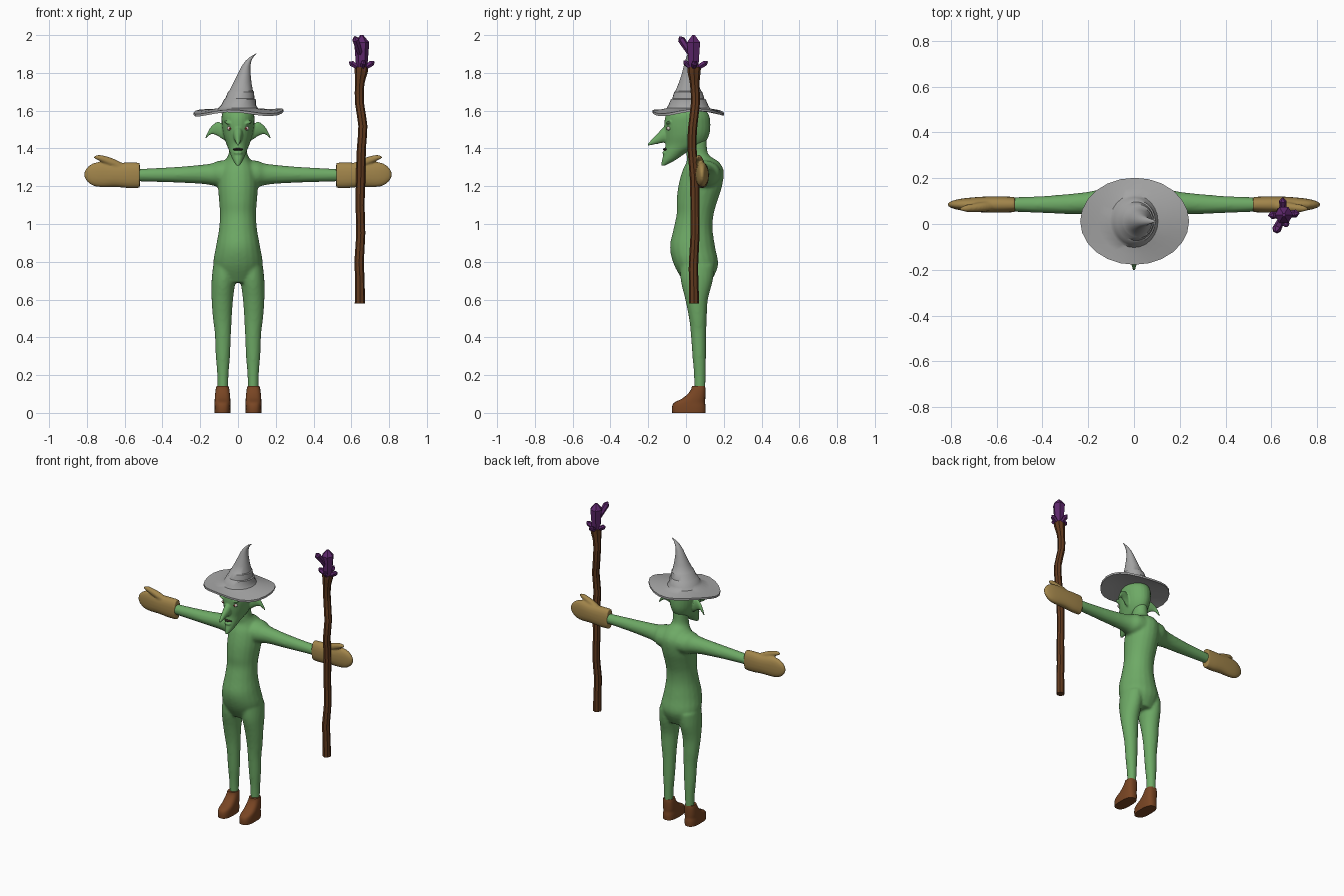
import bpy, bmesh, math
from mathutils import Vector, Matrix


def material(name, rgb):
    m = bpy.data.materials.new(name)
    m.diffuse_color = (*rgb, 1)
    return m


GREEN = material("green skin", (0.155, 0.40, 0.132))
GREY = material("grey felt", (0.37, 0.37, 0.37))
TAN = material("tan leather", (0.36, 0.235, 0.07))
BOOT = material("boot brown", (0.19, 0.06, 0.017))
WOOD = material("dark wood", (0.12, 0.042, 0.013))
PURPLE = material("purple crystal", (0.11, 0.02, 0.15))
WHITE = material("eye white", (0.6, 0.55, 0.5))
RED = material("pupil red", (0.2, 0.02, 0.02))
DARK = material("mouth dark", (0.03, 0.02, 0.015))


def catmull(a, b, c, d, t):
    return tuple(0.5 * (2 * q + (r - p) * t + (2 * p - 5 * q + 4 * r - s) * t * t
                        + (3 * q - p - 3 * r + s) * t ** 3)
                 for p, q, r, s in zip(a, b, c, d))


def loft(bm, secs, axis="z", n=20, sub=4, power=2.0, sx=1, groove=0.0):
    """Closed skin through (x, y, z, radius_a, radius_b) sections."""
    pts = []
    for i in range(len(secs) - 1):
        a, b = secs[max(i - 1, 0)], secs[i]
        c, d = secs[i + 1], secs[min(i + 2, len(secs) - 1)]
        pts += [catmull(a, b, c, d, k / sub) for k in range(sub)]
    pts.append(secs[-1])
    rings = []
    for x, y, z, ra, rb in pts:
        ring = []
        for k in range(n):
            t = math.tau * k / n
            g = 1 - groove * (k % 2)
            u, v = [math.copysign(abs(f) ** (2 / power), f) * max(r, 0.001) * g
                    for f, r in ((math.cos(t), ra), (math.sin(t), rb))]
            off = {"x": (0, u, v), "y": (u, 0, v), "z": (u, v, 0)}[axis]
            ring.append(bm.verts.new(((x + off[0]) * sx, y + off[1], z + off[2])))
        rings.append(ring)
    for r0, r1 in zip(rings, rings[1:]):
        for k in range(n):
            j = (k + 1) % n
            bm.faces.new((r0[k], r0[j], r1[j], r1[k]))
    bm.faces.new(rings[0][::-1])
    bm.faces.new(rings[-1])


def ball(bm, pos, size, tilt=0.0):
    m = (Matrix.Translation(pos) @ Matrix.Rotation(tilt, 4, "Y")
         @ Matrix.Diagonal((*size, 1)))
    bmesh.ops.create_uvsphere(bm, u_segments=16, v_segments=10, radius=1, matrix=m)


def finish(name, bm, mat, voxel=0, angle=40):
    bmesh.ops.recalc_face_normals(bm, faces=bm.faces[:])
    me = bpy.data.meshes.new(name)
    bm.to_mesh(me)
    bm.free()
    me.materials.append(mat)
    ob = bpy.data.objects.new(name, me)
    bpy.context.collection.objects.link(ob)
    if voxel:      # fuse overlapping shells into one soft skin
        r = ob.modifiers.new("fuse", "REMESH")
        r.mode, r.voxel_size, r.use_smooth_shade = "VOXEL", voxel, True
        s = ob.modifiers.new("soften", "SMOOTH")
        s.factor, s.iterations = 0.5, 4
    elif angle:
        bpy.ops.object.select_all(action="DESELECT")
        ob.select_set(True)
        bpy.context.view_layer.objects.active = ob
        bpy.ops.object.shade_smooth_by_angle(angle=math.radians(angle))
    return ob


# Body: torso with neck, legs and arms
bm = bmesh.new()
loft(bm, [(0, .06, .69, .09, .07), (0, .054, .78, .13, .116), (0, .035, .875, .118, .12),
          (0, .037, .97, .101, .104), (0, .048, 1.05, .096, .098), (0, .058, 1.12, .1, .108),
          (0, .075, 1.2, .106, .116), (0, .09, 1.28, .1, .11), (0, .088, 1.33, .075, .085),
          (0, .06, 1.37, .05, .058), (0, .055, 1.45, .045, .055)])
for s in (1, -1):
    loft(bm, [(.072, .06, .78, .06, .09), (.077, .057, .7, .063, .085), (.083, .056, .6, .057, .06),
              (.083, .063, .5, .05, .047), (.08, .066, .42, .043, .041), (.08, .07, .3, .038, .036),
              (.08, .073, .2, .03, .031), (.08, .073, .1, .028, .029)], sx=s)
    loft(bm, [(.02, .1, 1.265, .09, .075), (.1, .1, 1.265, .08, .07), (.14, .096, 1.263, .06, .058),
              (.2, .092, 1.263, .049, .05), (.3, .087, 1.261, .043, .043),
              (.4, .085, 1.26, .037, .038), (.56, .085, 1.258, .03, .032)], "x", sx=s)
finish("body", bm, GREEN, 0.009)

# Head with hooked nose, pointed chin, brows and drooping ears
bm = bmesh.new()
loft(bm, [(0, -.122, 1.308, .008, .01), (0, -.09, 1.34, .028, .037), (0, -.055, 1.38, .044, .061),
          (0, -.01, 1.42, .06, .099), (0, .005, 1.47, .077, .117), (0, .007, 1.53, .086, .122),
          (0, .008, 1.58, .085, .112), (0, .01, 1.63, .06, .07)], n=28)
loft(bm, [(0, -.06, 1.477, .03, .058), (0, -.115, 1.472, .025, .042), (0, -.15, 1.452, .017, .028),
          (0, -.18, 1.434, .011, .016), (0, -.204, 1.418, .004, .005)], "y")
for s in (1, -1):
    loft(bm, [(.05, .02, 1.475, .02, .04), (.08, .024, 1.487, .018, .04), (.105, .03, 1.503, .015, .039),
              (.13, .036, 1.502, .012, .027), (.15, .042, 1.488, .009, .018),
              (.174, .048, 1.452, .005, .005)], "x", sx=s)
    ball(bm, (.045 * s, -.092, 1.533), (.032, .014, .009), -.35 * s)
ball(bm, (0, -.112, 1.377), (.024, .014, .009))
finish("head", bm, GREEN, 0.005)

# Eyes, pupils and mouth
for name, mat, pos, size in (("eyes", WHITE, (.043, -.091, 1.506), (.016, .011, .011)),
                             ("pupils", RED, (.043, -.0995, 1.506), (.006, .005, .006))):
    bm = bmesh.new()
    for s in (1, -1):
        ball(bm, (pos[0] * s, pos[1], pos[2]), size)
    finish(name, bm, mat)
bm = bmesh.new()
ball(bm, (0, -.108, 1.395), (.027, .015, .007))
finish("mouth", bm, DARK)

# Hat: wavy brim flowing into a banded, bent cone
bm = bmesh.new()
loft(bm, [(0, .012, 1.597, .07, .08), (0, .012, 1.592, .16, .145), (.003, .012, 1.583, .238, .19),
          (.003, .012, 1.596, .238, .19), (0, .012, 1.604, .16, .145), (0, .012, 1.613, .105, .115),
          (.003, .012, 1.63, .092, .105), (.01, .012, 1.66, .084, .092), (.01, .012, 1.664, .077, .085),
          (.016, .012, 1.7, .069, .074), (.016, .012, 1.704, .063, .068), (.024, .012, 1.75, .047, .049),
          (.034, .012, 1.8, .032, .033), (.042, .012, 1.835, .023, .024), (.056, .012, 1.865, .015, .016),
          (.076, .012, 1.888, .008, .009), (.097, .012, 1.902, .002, .002)], n=24, sub=1)
for v in bm.verts:
    r, a = math.hypot(v.co.x, v.co.y - .012), math.atan2(v.co.y, v.co.x)
    if r > .12 and v.co.z < 1.61:
        v.co.z += .13 * (r - .12) * math.sin(3 * a + .6)
finish("hat", bm, GREY)

# Mittens and boots
for s, side in ((1, "left"), (-1, "right")):
    bm = bmesh.new()
    loft(bm, [(.52, .085, 1.258, .033, .067), (.58, .085, 1.258, .036, .068), (.65, .085, 1.26, .035, .064),
              (.72, .085, 1.262, .03, .067), (.765, .085, 1.262, .024, .06), (.798, .085, 1.262, .015, .038),
              (.814, .085, 1.262, .005, .012)], "x", power=2.3, sx=s)
    loft(bm, [(.59, .08, 1.29, .018, .02), (.65, .076, 1.318, .022, .024), (.7, .071, 1.338, .019, .021),
              (.735, .068, 1.35, .015, .016), (.762, .066, 1.354, .005, .006)], "x", sx=s)
    finish(side + "_mitten", bm, TAN, 0.006)
    bm = bmesh.new()
    loft(bm, [(.082, .015, 0, .042, .088), (.082, .015, .03, .043, .089), (.082, .019, .054, .042, .082),
              (.082, .04, .075, .041, .062), (.082, .056, .1, .039, .047), (.082, .065, .125, .036, .038),
              (.082, .066, .142, .032, .035)], n=24, sub=3, power=2.7, sx=s)
    finish(side + "_boot", bm, BOOT)

# Staff: crooked, grooved wooden pole
bm = bmesh.new()
loft(bm, [(.645, .043, .58, .027, .027), (.645, .04, .72, .025, .025), (.641, .04, .8, .025, .025),
          (.65, .048, .95, .024, .024), (.646, .047, 1.1, .024, .024), (.65, .045, 1.25, .025, .025),
          (.653, .032, 1.4, .024, .024), (.661, .036, 1.52, .024, .024), (.643, .05, 1.64, .024, .024),
          (.644, .046, 1.74, .025, .025), (.652, .043, 1.8, .034, .034),
          (.654, .043, 1.83, .036, .036)], n=16, sub=2, groove=.14)
finish("staff", bm, WOOD, angle=20)

# Crystal cluster: six-sided shards with pointed ends
bm = bmesh.new()
for base, tip, r in (((.655, .04, 1.81), (.655, .04, 2.0), .04),
                     ((.65, .03, 1.89), (.618, -.034, 1.992), .02),
                     ((.65, .04, 1.82), (.588, .038, 1.858), .017),
                     ((.66, .04, 1.82), (.722, .048, 1.86), .017),
                     ((.652, .05, 1.82), (.65, .115, 1.86), .017),
                     ((.655, .03, 1.82), (.668, -.012, 1.865), .015)):
    start = set(bm.verts)
    d = Vector(tip) - Vector(base)
    h = d.length
    loft(bm, [(0, 0, 0, r * .7, r * .7), (0, 0, h - r * .95, r, r), (0, 0, h, r * .2, r * .2)], n=6, sub=1)
    m = Matrix.Translation(base) @ d.to_track_quat("Z", "Y").to_matrix().to_4x4()
    bmesh.ops.transform(bm, matrix=m, verts=[v for v in bm.verts if v not in start])
finish("crystal_cluster", bm, PURPLE, angle=0)
